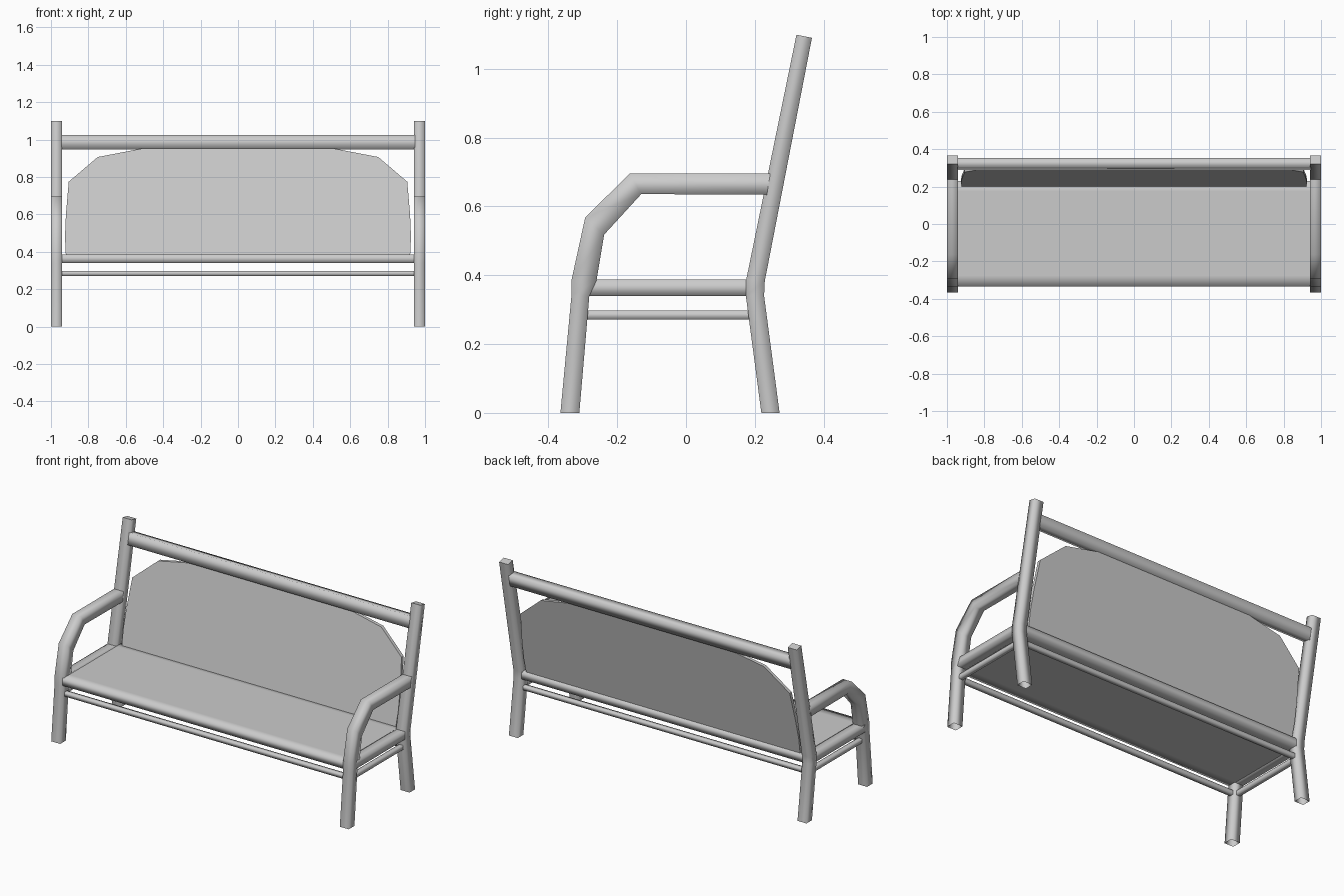
import bpy
import bmesh

if "Cube" in bpy.data.objects:
    bpy.data.objects.remove(bpy.data.objects["Cube"])


def finish(bm, name, mirror=False, smooth=True):
    bmesh.ops.recalc_face_normals(bm, faces=bm.faces[:])
    for f in bm.faces:
        f.smooth = smooth
    me = bpy.data.meshes.new(name)
    bm.to_mesh(me)
    bm.free()
    ob = bpy.data.objects.new(name, me)
    bpy.context.collection.objects.link(ob)
    if mirror:
        ob.modifiers.new("Mirror", 'MIRROR').use_mirror_merge = False
    return ob


def loft(bm, rings):
    """Open tube through a list of vertex rings."""
    rows = [[bm.verts.new(p) for p in ring] for ring in rings]
    n = len(rows[0])
    for a, b in zip(rows, rows[1:]):
        for i in range(n):
            j = (i + 1) % n
            bm.faces.new((a[i], a[j], b[j], b[i]))
    return rows


def side_tube(name, stations, x0=0.94, x1=1.0, cap=False):
    """Tube in the side plane; each station is an outer and inner (y, z)."""
    bm = bmesh.new()
    rows = loft(bm, [[(x0, *a), (x1, *a), (x1, *b), (x0, *b)] for a, b in stations])
    if cap:
        face = bm.faces.new(rows[-1])
        bmesh.ops.split_edges(bm, edges=list(face.edges))
    return finish(bm, name, mirror=True)


def cross_rail(name, section, half=0.945):
    """Part running across the bench with a (y, z) section."""
    bm = bmesh.new()
    loft(bm, [[(x, y, z) for y, z in section] for x in (-half, half)])
    return finish(bm, name)


def box(y0, y1, z0, z1):
    return [(y0, z0), (y1, z0), (y1, z1), (y0, z1)]


# Front legs that bend into armrests
side_tube("front_leg_and_armrest", [
    ((-0.365, 0.0), (-0.31, 0.0)),
    ((-0.333, 0.34), (-0.281, 0.34)),
    ((-0.333, 0.385), (-0.26, 0.385)),
    ((-0.293, 0.568), (-0.238, 0.518)),
    ((-0.163, 0.696), (-0.13, 0.636)),
    ((0.245, 0.696), (0.235, 0.634)),
])

# Back legs that bend into back posts
side_tube("back_post", [
    ((0.219, 0.0), (0.272, 0.0)),
    ((0.174, 0.34), (0.227, 0.34)),
    ((0.175, 0.387), (0.229, 0.383)),
    ((0.321, 1.099), (0.366, 1.09)),
], cap=True)

# Side rails
side_tube("seat_side_rail", [
    ((-0.29, 0.387), (-0.29, 0.34)), ((0.19, 0.387), (0.19, 0.34))])
side_tube("lower_side_rail", [
    ((-0.3, 0.297), (-0.3, 0.271)), ((0.2, 0.297), (0.2, 0.271))], 0.957, 0.983)

# Solid seat with softly shaded front and back edges
cross_rail("seat", [(-0.333, 0.34), (-0.275, 0.34), (0.175, 0.34), (0.229, 0.34),
                    (0.229, 0.387), (0.175, 0.387), (-0.275, 0.387), (-0.333, 0.387)])

# Rails running the length of the bench
cross_rail("lower_front_rail", box(-0.322, -0.296, 0.272, 0.298))
cross_rail("lower_back_rail", box(0.195, 0.221, 0.272, 0.298))
cross_rail("top_rail", [(0.29, 0.957), (0.34, 0.948), (0.354, 1.016), (0.304, 1.026)])

# Leaning backrest with clipped upper corners
half = [(0.92, 0.37), (0.925, 0.48), (0.92, 0.6), (0.905, 0.775),
        (0.75, 0.907), (0.5, 0.955), (0.4, 0.968)]
outline = half + [(-x, z) for x, z in reversed(half)]
bm = bmesh.new()
rows = loft(bm, [[(x, y + (z - 0.387) * 0.2, z) for x, z in outline] for y in (0.2, 0.22)])
for row in rows:
    bm.faces.new(row)
finish(bm, "backrest", smooth=False)
